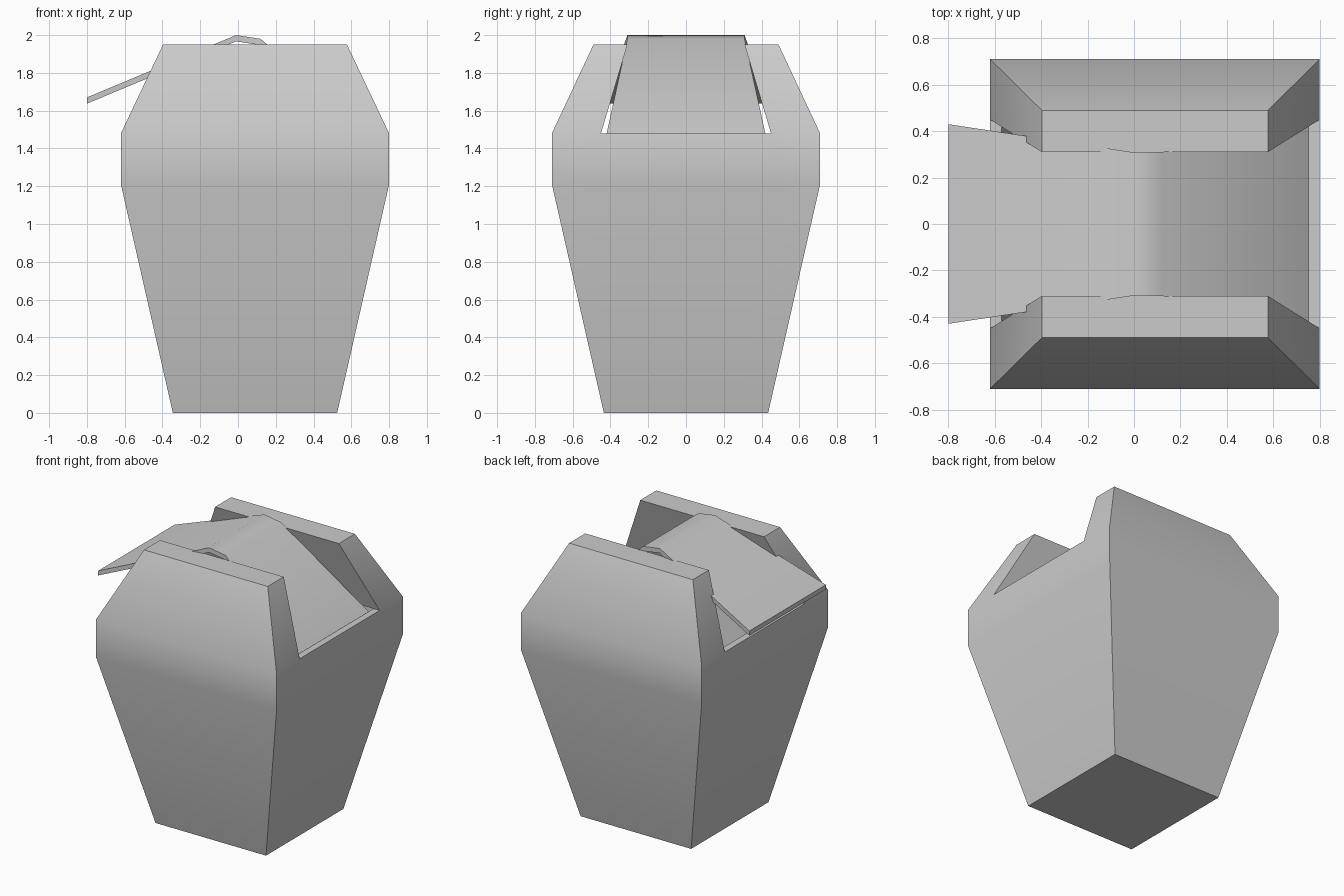
import bpy, bmesh, math

if "Cube" in bpy.data.objects:
    bpy.data.objects.remove(bpy.data.objects["Cube"])

CX = 0.09          # the bin body sits slightly off centre, the open lid balances it
WALL = 0.048
GAP = 0.45         # half width of the slot at rim height


def finish(name, bm):
    bmesh.ops.recalc_face_normals(bm, faces=bm.faces[:])
    mesh = bpy.data.meshes.new(name)
    bm.to_mesh(mesh)
    bm.free()
    obj = bpy.data.objects.new(name, mesh)
    bpy.context.collection.objects.link(obj)
    bpy.ops.object.select_all(action='DESELECT')
    obj.select_set(True)
    bpy.context.view_layer.objects.active = obj
    bpy.ops.object.shade_smooth_by_angle(angle=math.radians(35))
    return obj


# Bin body: hollow tapered box with two raised cheeks either side of the lid
bm = bmesh.new()


def ring(hx, hy, g, z):
    a, b = CX - hx, CX + hx
    pts = [(a, -hy), (b, -hy), (b, -g), (b, g), (b, hy), (a, hy), (a, g), (a, -g)]
    return [bm.verts.new((x, y, z)) for x, y in pts]


rings = [
    ring(0.435, 0.435, 0.276, 0.0),
    ring(0.71, 0.71, GAP, 1.21),
    ring(0.71, 0.71, GAP, 1.48),
    ring(0.71 - WALL, 0.71 - WALL, GAP, 1.48),
    ring(0.71 - WALL, 0.71 - WALL, GAP, 1.21),
    ring(0.40, 0.40, 0.25, 0.05),
]
for k, (lo, hi) in enumerate(zip(rings, rings[1:])):
    for i in range(8):
        if k == 2 and i not in (2, 6):     # rim is exposed only in the slot
            continue
        j = (i + 1) % 8
        bm.faces.new((lo[i], lo[j], hi[j], hi[i]))
bm.faces.new(rings[0])
bm.faces.new(rings[-1])

rim, inner = rings[2], rings[3]
for s, (p, q, r, t) in ((-1, (0, 1, 2, 7)), (1, (5, 4, 3, 6))):
    top = [bm.verts.new((x, s * y, 1.95)) for x, y in
           ((-0.397, 0.49), (0.577, 0.49), (0.577, 0.31), (-0.397, 0.31))]
    bm.faces.new(top)
    bm.faces.new((rim[p], rim[q], top[1], top[0]))
    bm.faces.new((rim[q], rim[r], top[2], top[1]))
    bm.faces.new((rim[t], rim[p], top[0], top[3]))
    bm.faces.new((rim[r], inner[r], inner[t], rim[t], top[3], top[2]))
    bm.faces.new((inner[p], inner[q], inner[r], inner[t]))
finish("bin_body", bm)

# Swing lid: bent flared sheet, tipped open to the left
bm = bmesh.new()
profile = [(-0.80, 1.67, 0.43), (-0.01, 2.0, 0.31), (0.12, 1.98, 0.31), (0.765, 1.435, 0.43)]
sections = [[bm.verts.new((x, y, z + dz)) for y, dz in
             ((-w, 0), (w, 0), (w, -0.033), (-w, -0.033))] for x, z, w in profile]
for a, b in zip(sections, sections[1:]):
    for i in range(4):
        j = (i + 1) % 4
        bm.faces.new((a[i], a[j], b[j], b[i]))
bm.faces.new(sections[0])
bm.faces.new(sections[-1])
finish("swing_lid", bm)
